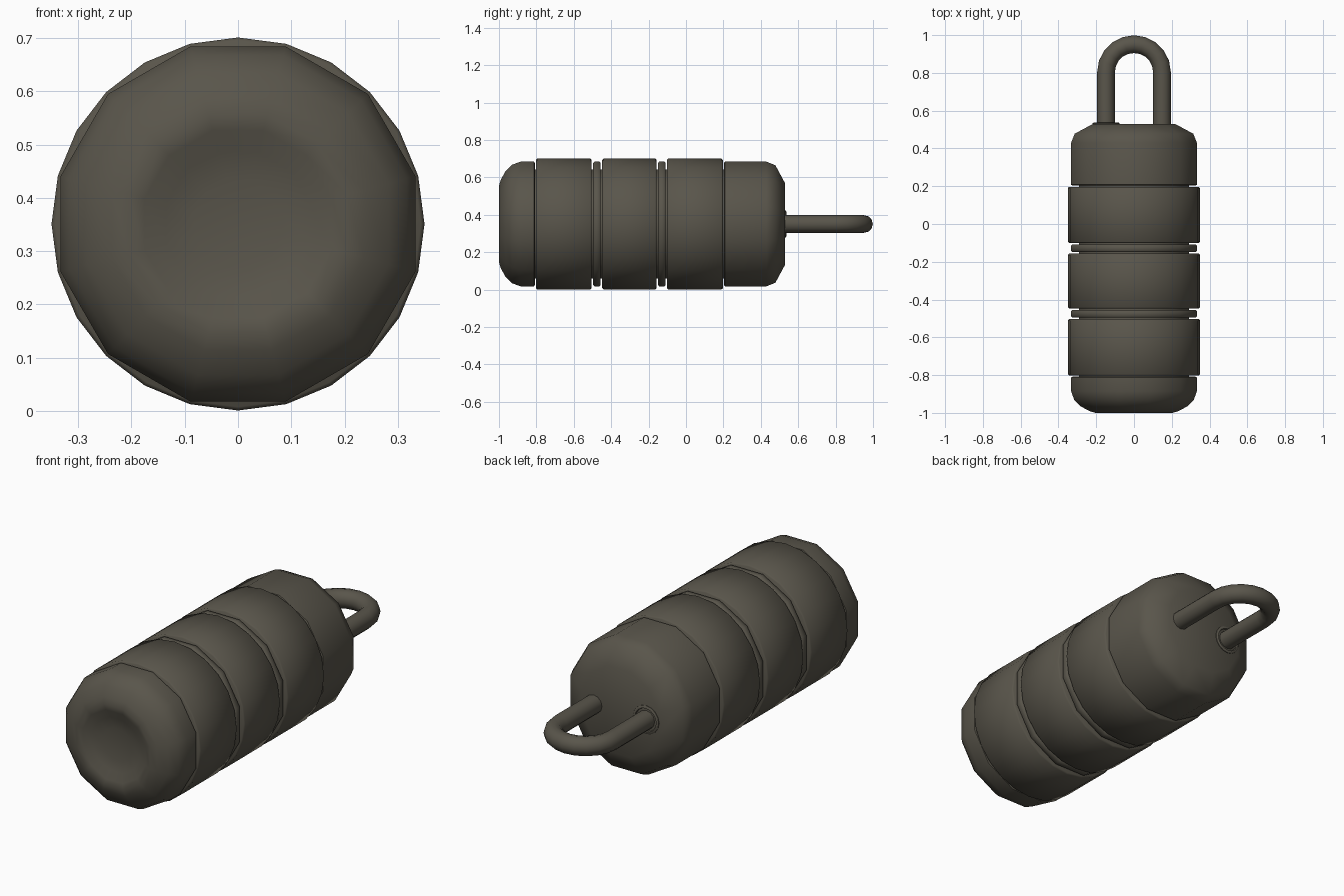
import bpy, bmesh, math

if "Cube" in bpy.data.objects:
    bpy.data.objects.remove(bpy.data.objects["Cube"])

CZ = 0.351  # height of the body axis

mat = bpy.data.materials.new("dark bronze")
mat.diffuse_color = (0.10, 0.091, 0.07, 1)
mat.use_nodes = True
mat.node_tree.nodes["Principled BSDF"].inputs["Base Color"].default_value = mat.diffuse_color


def finish(name, bm, angle=50):
    bmesh.ops.recalc_face_normals(bm, faces=bm.faces)
    me = bpy.data.meshes.new(name)
    bm.to_mesh(me)
    bm.free()
    me.materials.append(mat)
    ob = bpy.data.objects.new(name, me)
    bpy.context.collection.objects.link(ob)
    bpy.ops.object.select_all(action='DESELECT')
    ob.select_set(True)
    bpy.context.view_layer.objects.active = ob
    bpy.ops.object.shade_smooth_by_angle(angle=math.radians(angle))
    return ob


def lathe(name, profile, sides, phase=0.0, cx=0.0, closed=False):
    """Turn a (y, radius) profile around the y axis; radius 0 becomes a pole."""
    bm = bmesh.new()
    rings = []
    for y, r in profile:
        if r == 0:
            rings.append([bm.verts.new((cx, y, CZ))] * sides)
            continue
        rings.append([bm.verts.new((cx + r * math.cos(a), y, CZ + r * math.sin(a)))
                      for a in (phase + math.tau * i / sides for i in range(sides))])
    pairs = list(zip(rings, rings[1:]))
    if closed:
        pairs.append((rings[-1], rings[0]))
    for a, b in pairs:
        for i in range(sides):
            j = (i + 1) % sides
            quad = list(dict.fromkeys((a[i], a[j], b[j], b[i])))
            bm.faces.new(quad)
    return finish(name, bm)


P = math.radians(15)

# inner core seen in the narrow gaps
lathe("core", [(-0.85, 0), (-0.85, 0.302), (0.25, 0.302), (0.25, 0)], 12, P)

# rounded front cap with a shallow dish
lathe("front_cap", [(-0.808, 0), (-0.808, 0.337), (-0.812, 0.345), (-0.885, 0.345),
                    (-0.93, 0.328), (-0.965, 0.293), (-0.99, 0.245), (-1.0, 0.212),
                    (-0.993, 0.182), (-0.976, 0.14), (-0.966, 0.085), (-0.963, 0)], 12, P)

# three wide bands
for n, (a, b) in enumerate([(-0.803, -0.504), (-0.448, -0.157), (-0.101, 0.197)]):
    lathe(f"band_{n + 1}", [(a, 0), (a, 0.343), (a + 0.007, 0.35),
                            (b - 0.007, 0.35), (b, 0.343), (b, 0)], 24)

# two thin spacer rings
for n, (a, b) in enumerate([(-0.496, -0.456), (-0.149, -0.109)]):
    lathe(f"spacer_ring_{n + 1}", [(a, 0), (a, 0.338), (a + 0.006, 0.345),
                                   (b - 0.006, 0.345), (b, 0.338), (b, 0)], 12, P)

# rear cap with rounded shoulder
lathe("rear_cap", [(0.203, 0), (0.203, 0.337), (0.208, 0.345), (0.43, 0.345),
                   (0.478, 0.325), (0.53, 0.225), (0.53, 0)], 12, P)

# collar round the left shackle leg
lathe("shackle_collar", [(0.52, 0.072), (0.533, 0.072), (0.537, 0.066),
                         (0.537, 0.06), (0.52, 0.054)], 16, 0, -0.148, True)

# U-shaped shackle: a round section swept along two legs and an arc
R, T, YC, SEG = 0.148, 0.047, 0.804, 12
path = [(R, 0.45, 0.0)]
path += [(R * math.cos(t), YC + R * math.sin(t), t)
         for t in (math.pi * i / 10 for i in range(11))]
path.append((-R, 0.45, math.pi))
bm = bmesh.new()
rings = []
for x, y, t in path:
    rings.append([bm.verts.new((x + T * math.cos(a) * math.cos(t),
                                y + T * math.cos(a) * math.sin(t),
                                CZ + T * math.sin(a)))
                  for a in (math.tau * k / SEG for k in range(SEG))])
for a, b in zip(rings, rings[1:]):
    for i in range(SEG):
        j = (i + 1) % SEG
        bm.faces.new((a[i], a[j], b[j], b[i]))
bm.faces.new(rings[0])
bm.faces.new(rings[-1])
finish("shackle", bm)
